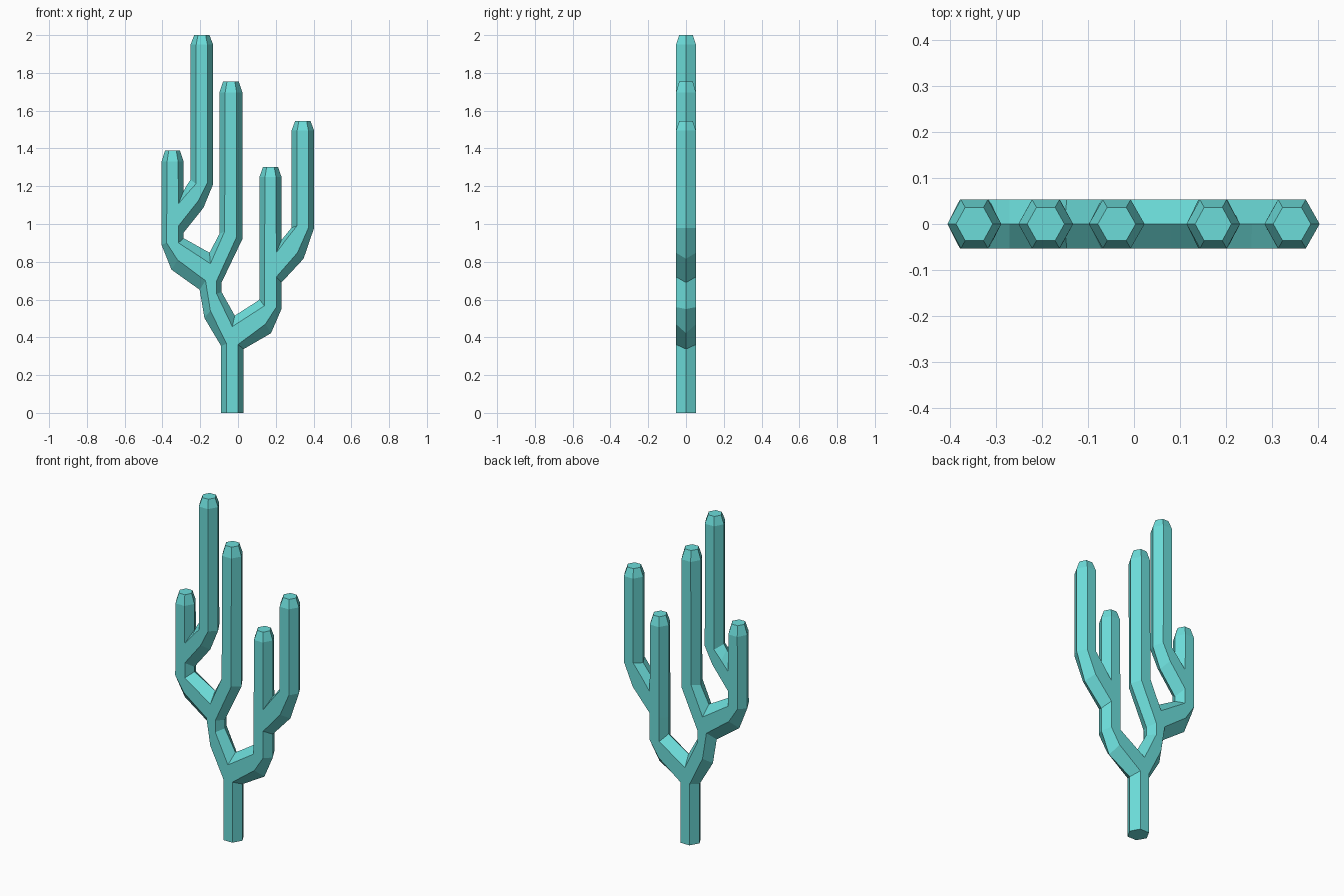
import bpy, bmesh

if "Cube" in bpy.data.objects:
    bpy.data.objects.remove(bpy.data.objects["Cube"])

H = 0.053  # half depth of every hexagonal stem

mat = bpy.data.materials.new("teal")
mat.diffuse_color = (0.15, 0.72, 0.70, 1)
mat.use_nodes = True
mat.node_tree.nodes["Principled BSDF"].inputs["Base Color"].default_value = mat.diffuse_color

bm = bmesh.new()


def ring(L, l, r, R, h=H):
    """Hexagon loop from its left ridge, front-left, front-right and right ridge (x, z)."""
    pts = [(L, 0), (l, -h), (r, -h), (R, 0), (r, h), (l, h)]
    return [bm.verts.new((p[0], y, p[1])) for p, y in pts]


def level(x0, x1, z, h=H):
    """Horizontal hexagon loop between two x values."""
    w = (x1 - x0) / 4
    return ring((x0, z), (x0 + w, z), (x1 - w, z), (x1, z), h)


def tube(*rings):
    for a, b in zip(rings, rings[1:]):
        for i in range(6):
            j = (i + 1) % 6
            bm.faces.new((a[i], a[j], b[j], b[i]))


def tip(x0, x1, rim, top):
    """Column end: straight rim, then a tapered flat cap."""
    c, w = (x0 + x1) / 2, (x1 - x0) / 2 * 0.68
    a, b = level(x0, x1, rim), level(c - w, c + w, top, H * 0.68)
    tube(a, b)
    bm.faces.new(b)
    return a


def fork(base, c, C):
    """Split a loop in two at a crotch; returns the left and right loops."""
    f, k = bm.verts.new((c[0], -H, c[1])), bm.verts.new((c[0], H, c[1]))
    m = bm.verts.new((C[0], 0, C[1]))
    L, l, r, R, rb, lb = base
    bm.faces.new((l, r, f))
    bm.faces.new((rb, lb, k))
    return [L, l, f, m, k, lb], [m, f, r, R, rb, k]


# trunk
foot = level(-0.09, 0.03, 0)
bm.faces.new(foot)
trunk = ring((-0.09, 0.355), (-0.06, 0.365), (0, 0.362), (0.03, 0.338))
tube(foot, trunk)
left, right = fork(trunk, (-0.03, 0.457), (-0.017, 0.515))

# left limb up to its fork
limb = ring((-0.203, 0.652), (-0.172, 0.70), (-0.113, 0.70), (-0.087, 0.69))
tube(left, ring((-0.178, 0.503), (-0.146, 0.54), (-0.113, 0.63), (-0.087, 0.64)), limb)
outer, centre = fork(limb, (-0.146, 0.79), (-0.151, 0.848))

# centre column
tube(centre, ring((-0.098, 0.948), (-0.071, 0.96), (-0.008, 0.93), (0.023, 0.92)),
     tip(-0.098, 0.023, 1.696, 1.755))

# outer left limb, its short column and the tall column
elbow = ring((-0.405, 0.89), (-0.378, 0.90), (-0.315, 0.99), (-0.288, 0.954))
tube(outer, ring((-0.352, 0.758), (-0.32, 0.81), (-0.315, 0.90), (-0.288, 0.925)), elbow)
short, tall = fork(elbow, (-0.315, 1.107), (-0.288, 1.175))
tube(short, tip(-0.405, -0.288, 1.33, 1.388))
tube(tall, ring((-0.27, 1.207), (-0.27, 1.16), (-0.21, 1.123), (-0.183, 1.086)),
     ring((-0.251, 1.235), (-0.222, 1.213), (-0.161, 1.22), (-0.132, 1.21)),
     tip(-0.251, -0.132, 1.95, 2.0))

# right limb, its inner column and outer column
split = ring((0.114, 0.70), (0.14, 0.71), (0.203, 0.72), (0.23, 0.69))
tube(right, ring((0.08, 0.577), (0.08, 0.528), (0.145, 0.47), (0.175, 0.422)),
     ring((0.114, 0.60), (0.14, 0.567), (0.203, 0.56), (0.23, 0.55)), split)
inner, far = fork(split, (0.203, 0.848), (0.23, 0.915))
tube(inner, tip(0.114, 0.23, 1.25, 1.303))
tube(far, ring((0.256, 0.947), (0.255, 0.918), (0.315, 0.848), (0.347, 0.816)),
     ring((0.283, 0.98), (0.312, 0.99), (0.373, 0.98), (0.403, 0.98)),
     tip(0.283, 0.403, 1.494, 1.545))

bmesh.ops.recalc_face_normals(bm, faces=bm.faces[:])
mesh = bpy.data.meshes.new("branching_stem")
bm.to_mesh(mesh)
bm.free()
mesh.materials.append(mat)
obj = bpy.data.objects.new("branching_stem", mesh)
bpy.context.scene.collection.objects.link(obj)
